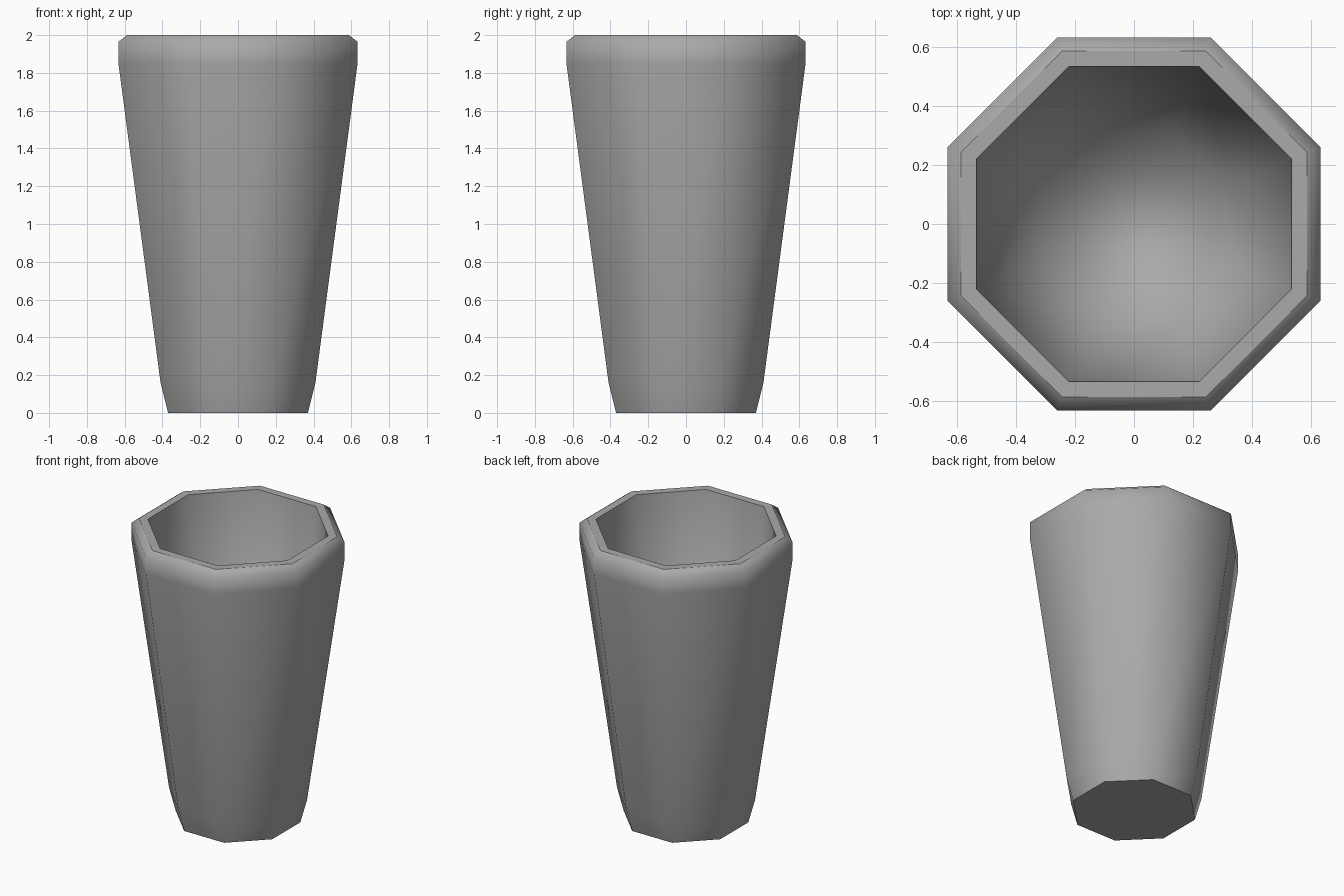
import bpy, bmesh, math

if "Cube" in bpy.data.objects:
    bpy.data.objects.remove(bpy.data.objects["Cube"])

SIDES = 8

# One plain grey for the whole cup
grey = bpy.data.materials.new("cup_grey")
colour = (0.4, 0.4, 0.4, 1)
grey.diffuse_color = colour
grey.use_nodes = True
grey.node_tree.nodes["Principled BSDF"].inputs["Base Color"].default_value = colour

# Profile: half width across flats, height, sharp ring or not
profile = [
    (0.37, 0.0, True),      # foot
    (0.41, 0.16, False),
    (0.633, 1.85, False),   # rim band
    (0.633, 1.965, False),
    (0.588, 2.0, True),     # flat lip
    (0.535, 2.0, True),
    (0.31, 0.14, False),    # inside floor
]


def ring(bm, half_width, z):
    radius = half_width / math.cos(math.pi / SIDES)
    angles = [2 * math.pi * (i + 0.5) / SIDES for i in range(SIDES)]
    return [bm.verts.new((radius * math.cos(a), radius * math.sin(a), z)) for a in angles]


bm = bmesh.new()
rings = [ring(bm, w, z) for w, z, _ in profile]
for low, high in zip(rings, rings[1:]):
    for i in range(SIDES):
        j = (i + 1) % SIDES
        bm.faces.new((low[i], low[j], high[j], high[i]))

# Underside and inside floor
bm.faces.new(rings[0][::-1])
bm.faces.new(rings[-1])

# Smooth walls, with crisp edges at the foot and lip
for face in bm.faces:
    face.smooth = True
for verts, (_, _, sharp) in zip(rings, profile):
    for i in range(SIDES):
        bm.edges.get((verts[i], verts[(i + 1) % SIDES])).smooth = not sharp

mesh = bpy.data.meshes.new("cup")
bm.to_mesh(mesh)
bm.free()
mesh.materials.append(grey)
cup = bpy.data.objects.new("cup", mesh)
bpy.context.collection.objects.link(cup)
